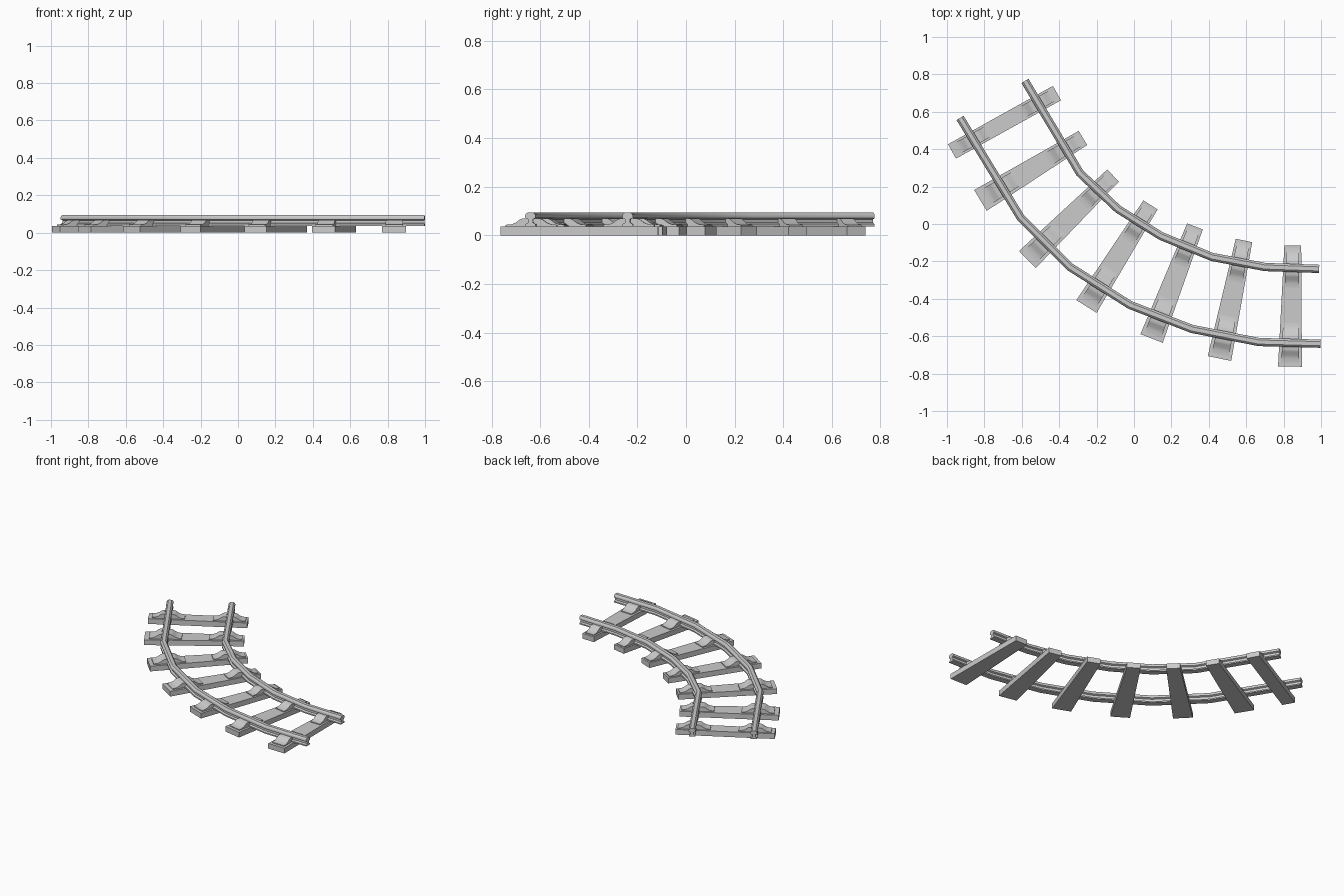
import bpy, bmesh
from mathutils import Vector

if "Cube" in bpy.data.objects:
    bpy.data.objects.remove(bpy.data.objects["Cube"])

TIE_TOP = 0.037


def finish(name, bm, smooth=False):
    bmesh.ops.recalc_face_normals(bm, faces=bm.faces[:])
    me = bpy.data.meshes.new(name)
    bm.to_mesh(me)
    bm.free()
    ob = bpy.data.objects.new(name, me)
    bpy.context.collection.objects.link(ob)
    if smooth:
        bpy.ops.object.select_all(action='DESELECT')
        ob.select_set(True)
        bpy.context.view_layer.objects.active = ob
        bpy.ops.object.shade_smooth_by_angle(angle=0.6)
    return ob


def loft(name, rings, smooth=False):
    """Skin equal-length closed rings and cap both ends."""
    bm = bmesh.new()
    vr = [[bm.verts.new(p) for p in r] for r in rings]
    n = len(vr[0])
    for a, b in zip(vr, vr[1:]):
        for i in range(n):
            j = (i + 1) % n
            bm.faces.new((a[i], a[j], b[j], b[i]))
    bm.faces.new(vr[0])
    bm.faces.new(vr[-1])
    return finish(name, bm, smooth)


# Rail cross-section: foot, web and rounded head
half = [(0.021, 0.037), (0.021, 0.046), (0.010, 0.052), (0.010, 0.066),
        (0.021, 0.071), (0.022, 0.080), (0.019, 0.088), (0.011, 0.094)]
section = half + [(-u, z) for u, z in reversed(half)]


def rail(name, path):
    pts = [Vector(p) for p in path]
    rings = []
    for i, p in enumerate(pts):
        d0 = (pts[max(i, 1)] - pts[max(i, 1) - 1]).normalized()
        k = min(i, len(pts) - 2)
        d1 = (pts[k + 1] - pts[k]).normalized()
        t = (d0 + d1).normalized()
        nrm = Vector((-t.y, t.x)) / t.dot(d0)
        rings.append([(p.x + nrm.x * u, p.y + nrm.y * u, z) for u, z in section])
    loft(name, rings, True)


inner_path = [(-0.583, 0.765), (-0.289, 0.272), (-0.086, 0.08), (0.144, -0.064),
              (0.417, -0.176), (0.70, -0.23), (0.99, -0.24)]
outer_path = [(-0.93, 0.567), (-0.606, 0.034), (-0.342, -0.23), (-0.021, -0.433),
              (0.31, -0.561), (0.668, -0.631), (0.998, -0.64)]
rail("inner_rail", inner_path)
rail("outer_rail", outer_path)

# Sleepers: inner end, outer end, inner width, outer width
ties = [((0.849, -0.115), (0.834, -0.762), 0.090, 0.128),
        ((0.588, -0.088), (0.457, -0.719), 0.090, 0.128),
        ((0.326, -0.013), (0.094, -0.612), 0.090, 0.128),
        ((0.088, 0.102), (-0.254, -0.441), 0.090, 0.128),
        ((-0.112, 0.259), (-0.570, -0.190), 0.090, 0.128),
        ((-0.273, 0.460), (-0.821, 0.126), 0.088, 0.130),
        ((-0.412, 0.700), (-0.973, 0.388), 0.088, 0.088)]

# Chair profile along the sleeper: offset from rail centre, height
chair_half = [(0.106, 0.036), (0.106, 0.043), (0.082, 0.045), (0.064, 0.052),
              (0.048, 0.064), (0.036, 0.069), (0.008, 0.069)]
chair = chair_half + [(-u, z) for u, z in reversed(chair_half)]


def crossing(a, d, path):
    """Distance from a along d to the rail path."""
    for p, q in zip(path, path[1:]):
        p, e = Vector(p), Vector(q) - Vector(p)
        den = d.cross(e)
        w = p - a
        if abs(den) > 1e-6 and -0.01 <= w.cross(d) / den <= 1.01:
            return w.cross(e) / den


for i, (a, b, wa, wb) in enumerate(ties, 1):
    a, b = Vector(a), Vector(b)
    length = (b - a).length
    d = (b - a).normalized()
    side = Vector((-d.y, d.x))

    def at(s, f, z):
        w = (wa + (wb - wa) * s / length) / 2 * f
        p = a + d * s + side * w
        return (p.x, p.y, z)

    # Tapered wooden sleeper
    loft(f"sleeper_{i}", [[at(s, -1, 0), at(s, 1, 0), at(s, 1, TIE_TOP), at(s, -1, TIE_TOP)]
                          for s in (0, length)])
    # Rail chairs, tapered with the sleeper
    for label, path in (("inner", inner_path), ("outer", outer_path)):
        c = crossing(a, d, path)
        c = min(max(c, 0.118), length - 0.118)
        loft(f"{label}_chair_{i}", [[at(c + u, f, z) for u, z in chair]
                                    for f in (-0.74, 0.74)], True)
